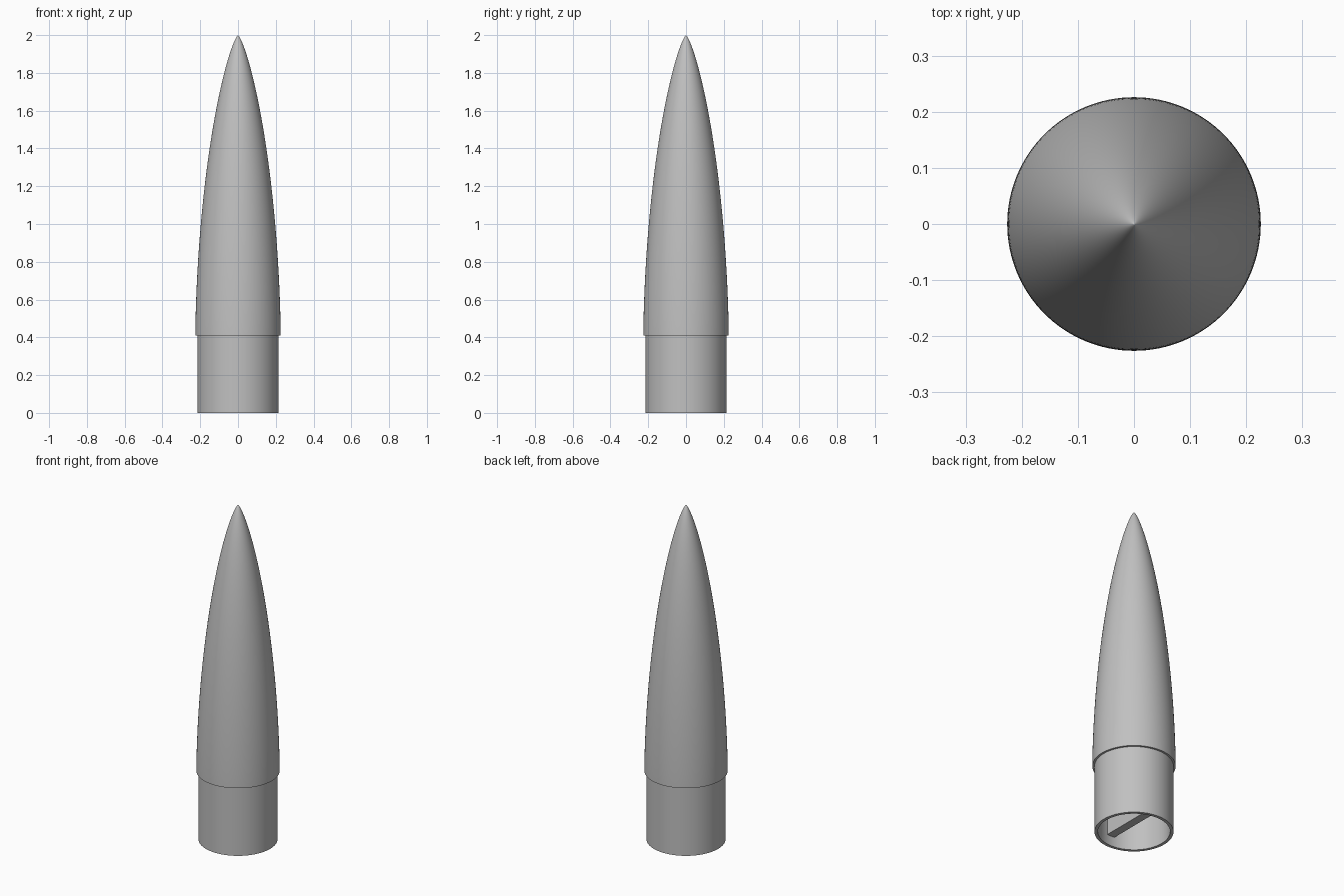
import bpy, bmesh
from math import acos, sin, pi, cos, sqrt

if "Cube" in bpy.data.objects:
    bpy.data.objects.remove(bpy.data.objects["Cube"], do_unlink=True)

SIDES = 128
BASE_Z, TIP_Z, BASE_R = 0.41, 2.0, 0.226
SHOULDER_R, INNER_R = 0.214, 0.196

grey = bpy.data.materials.new("light grey")
grey.use_nodes = True
grey.diffuse_color = (0.53, 0.53, 0.53, 1)
grey.node_tree.nodes["Principled BSDF"].inputs["Base Color"].default_value = grey.diffuse_color


def finish(name, bm):
    bmesh.ops.recalc_face_normals(bm, faces=bm.faces)
    mesh = bpy.data.meshes.new(name)
    bm.to_mesh(mesh)
    bm.free()
    mesh.materials.append(grey)
    obj = bpy.data.objects.new(name, mesh)
    bpy.context.collection.objects.link(obj)
    return obj


def lathe(name, profile, closed=True):
    """Spin a list of (radius, z) points about the z axis."""
    bm = bmesh.new()
    verts = [bm.verts.new((r, 0, z)) for r, z in profile]
    ends = verts[1:] + verts[:1] if closed else verts[1:]
    edges = [bm.edges.new(pair) for pair in zip(verts, ends)]
    bmesh.ops.spin(bm, geom=verts + edges, cent=(0, 0, 0), axis=(0, 0, 1),
                   angle=2 * pi, steps=SIDES)
    bmesh.ops.remove_doubles(bm, verts=bm.verts, dist=1e-5)
    obj = finish(name, bm)
    bpy.ops.object.select_all(action='DESELECT')
    obj.select_set(True)
    bpy.context.view_layer.objects.active = obj
    bpy.ops.object.shade_smooth_by_angle(angle=pi / 6)
    return obj


def nose_curve(radius, tip, steps=48):
    """Low-drag nose curve from the base up to the tip."""
    points = []
    for i in range(steps + 1):
        t = pi * (1 - i / steps)
        area = max(0, t - sin(2 * t) / 2 + sin(t) ** 3 / 3)
        z = tip - (tip - BASE_Z) * (1 - cos(t)) / 2
        points.append((radius * sqrt(area / pi), z))
    return points


# Hollow nose shell with a flat lip at its base
lathe("nose_shell", nose_curve(BASE_R, TIP_Z) + nose_curve(INNER_R, TIP_Z - 0.08)[::-1])

# Shoulder tube that plugs into the body, overlapping the shell base
lathe("shoulder_tube", [(SHOULDER_R, 0), (SHOULDER_R, BASE_Z), (INNER_R, BASE_Z), (INNER_R, 0)])

# Anchor bar spanning the inside of the shoulder from front to back
bm = bmesh.new()
bmesh.ops.create_cube(bm, size=1)
bmesh.ops.scale(bm, vec=(0.05, 2 * INNER_R + 0.01, 0.1), verts=bm.verts)
bmesh.ops.translate(bm, vec=(0, 0, 0.11), verts=bm.verts)
finish("anchor_bar", bm)
